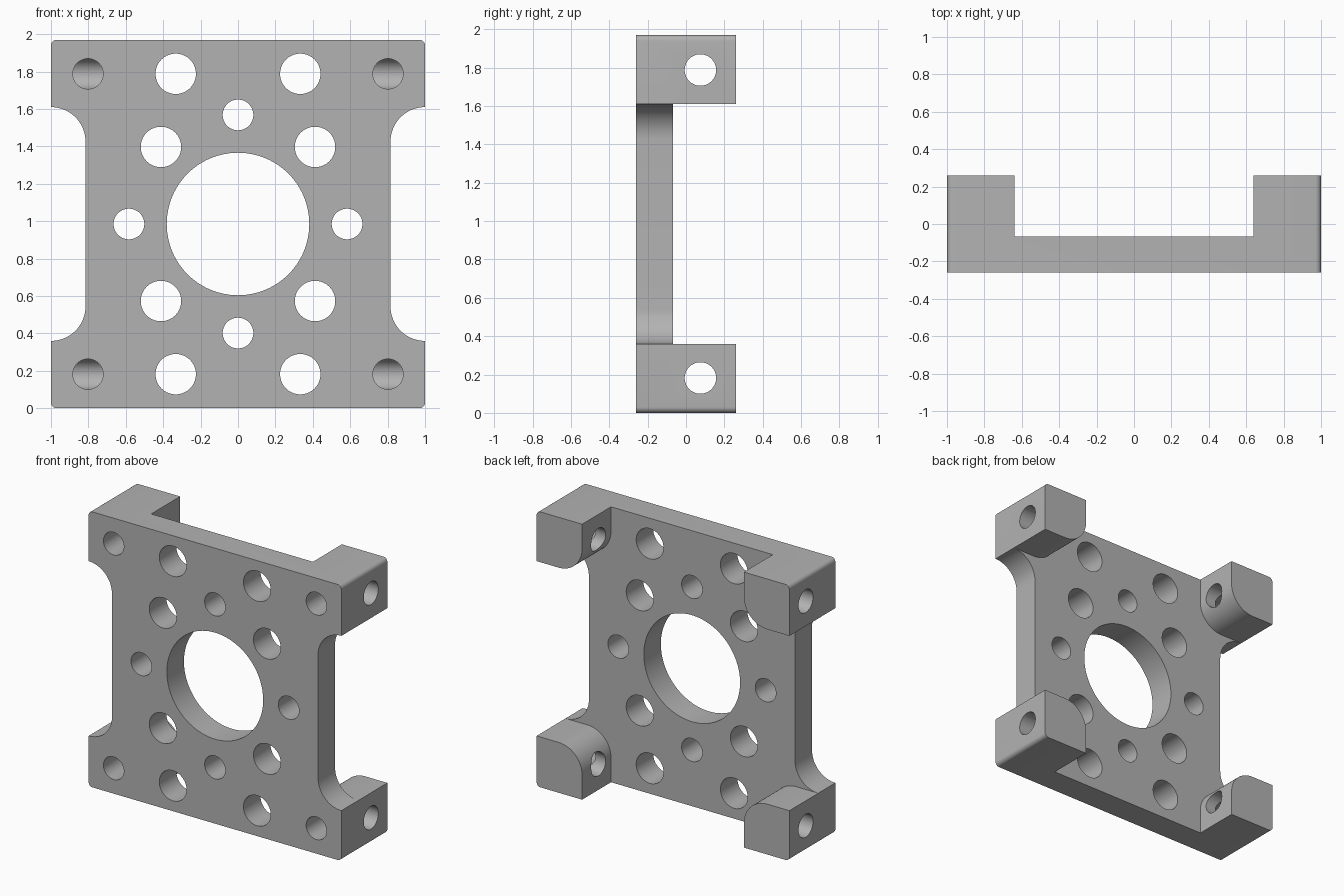
import bpy, bmesh
from math import pi, sin, cos, radians
from mathutils import Matrix, Vector

if "Cube" in bpy.data.objects:
    bpy.data.objects.remove(bpy.data.objects["Cube"])

HALF_W, HALF_H, HALF_D = 1.0, 0.985, 0.26
FLOOR_Y = -0.067          # back surface of the plate
LUG = 0.36                # lug width and height
FILLET, EDGE_R = 0.185, 0.03
HOLE_X, HOLE_Z = 0.802, 0.803
PIN_R, BOLT_R = 0.082, 0.108

grey = bpy.data.materials.new("machined grey")
grey.use_nodes = True
grey.diffuse_color = (0.45, 0.45, 0.45, 1)
grey.node_tree.nodes["Principled BSDF"].inputs["Base Color"].default_value = grey.diffuse_color


def arc(cx, cz, r, start, end, steps):
    angles = [radians(start + (end - start) * i / steps) for i in range(steps + 1)]
    return [(cx + r * cos(a), cz + r * sin(a)) for a in angles]


def four_way(quarter):
    """Mirror an outline quarter (from the x axis to the z axis) all round."""
    left = [(-x, z) for x, z in reversed(quarter)]
    upper = quarter + left
    return upper + [(-x, -z) for x, z in upper]


def new_object(name, bm):
    bmesh.ops.recalc_face_normals(bm, faces=bm.faces)
    mesh = bpy.data.meshes.new(name)
    bm.to_mesh(mesh)
    bm.free()
    mesh.materials.append(grey)
    obj = bpy.data.objects.new(name, mesh)
    bpy.context.collection.objects.link(obj)
    obj.location.z = HALF_H
    return obj


def extrude_outline(name, points, y0, y1):
    bm = bmesh.new()
    face = bm.faces.new([bm.verts.new((x, y0, z)) for x, z in points])
    made = bmesh.ops.extrude_face_region(bm, geom=[face])["geom"]
    verts = [v for v in made if isinstance(v, bmesh.types.BMVert)]
    bmesh.ops.translate(bm, verts=verts, vec=(0, y1 - y0, 0))
    return new_object(name, bm)


def add_cylinder(bm, centre, r, length, axis, sides=64):
    turn = Matrix.Rotation(pi / 2, 4, "X" if axis == "Y" else "Y")
    bmesh.ops.create_cone(bm, cap_ends=True, segments=sides, radius1=r, radius2=r,
                          depth=length, matrix=Matrix.Translation(Vector(centre)) @ turn)


def cut(body, cutter):
    cutter.hide_render = True
    mod = body.modifiers.new(cutter.name, "BOOLEAN")
    mod.operation, mod.solver, mod.object = "DIFFERENCE", "EXACT", cutter
    bpy.context.view_layer.objects.active = body
    bpy.ops.object.modifier_apply(modifier=mod.name)
    bpy.data.objects.remove(cutter)


# Solid body with side notches and softened outer corners
lug_z = HALF_H - LUG
body_quarter = (arc(HALF_W, lug_z - FILLET, FILLET, 180, 90, 16)
                + arc(HALF_W - EDGE_R, HALF_H - EDGE_R, EDGE_R, 0, 90, 6))
bracket = extrude_outline("mounting_bracket", four_way(body_quarter), -HALF_D, HALF_D)

# Cross-shaped pocket at the back leaves four lugs with one rounded corner each
lug_x = HALF_W - LUG
pocket_quarter = ([(HALF_W + 0.2, lug_z)]
                  + arc(lug_x + FILLET, lug_z + FILLET, FILLET, 270, 180, 16)
                  + [(lug_x, HALF_H + 0.2)])
cut(bracket, extrude_outline("pocket_cutter", four_way(pocket_quarter), FLOOR_Y, HALF_D + 0.2))

# Through holes in the plate
bm = bmesh.new()
add_cylinder(bm, (0, -0.2, 0), 0.381, 0.4, "Y", 96)
for side in (-1, 1):
    add_cylinder(bm, (side * 0.583, -0.2, 0), PIN_R, 0.4, "Y")
    add_cylinder(bm, (0, -0.2, side * 0.583), PIN_R, 0.4, "Y")
    for level in (-1, 1):
        add_cylinder(bm, (side * 0.333, -0.2, level * HOLE_Z), BOLT_R, 0.4, "Y")
        add_cylinder(bm, (side * 0.412, -0.2, level * 0.412), BOLT_R, 0.4, "Y")
cut(bracket, new_object("plate_hole_cutter", bm))

# Cross holes running sideways through the lugs
bm = bmesh.new()
for level in (-1, 1):
    add_cylinder(bm, (0, 0.075, level * HOLE_Z), PIN_R, 2.4, "X")
cut(bracket, new_object("cross_hole_cutter", bm))

# Front corner holes that open into the cross holes
bm = bmesh.new()
for side in (-1, 1):
    for level in (-1, 1):
        add_cylinder(bm, (side * HOLE_X, -0.165, level * HOLE_Z), PIN_R - 0.001, 0.47, "Y")
cut(bracket, new_object("corner_hole_cutter", bm))

# Smooth the curved walls, keep the machined edges crisp
bpy.ops.object.select_all(action="DESELECT")
bracket.select_set(True)
bpy.context.view_layer.objects.active = bracket
bpy.ops.object.shade_smooth_by_angle(angle=radians(30))
